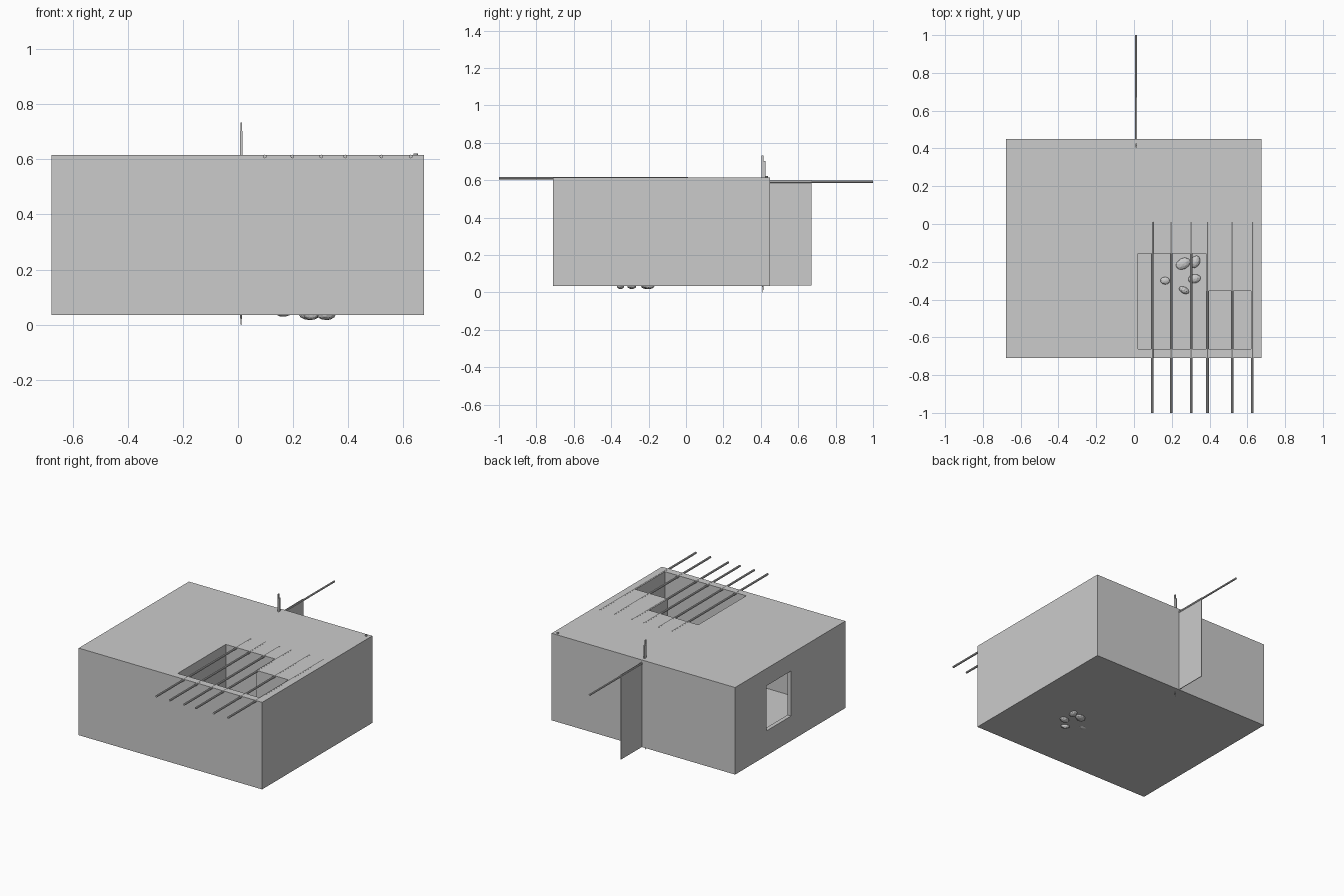
import bpy
import math
from mathutils import Vector

if "Cube" in bpy.data.objects:
    bpy.data.objects.remove(bpy.data.objects["Cube"], do_unlink=True)

clay = bpy.data.materials.new("plain_grey")
clay.use_nodes = True
GREY = (0.6, 0.6, 0.6, 1)
clay.diffuse_color = GREY
clay.node_tree.nodes["Principled BSDF"].inputs["Base Color"].default_value = GREY


def finish(name):
    obj = bpy.context.object
    obj.name = name
    obj.data.materials.append(clay)
    return obj


def box(name, low, high):
    low, high = Vector(low), Vector(high)
    bpy.ops.mesh.primitive_cube_add(size=1, location=(low + high) / 2)
    bpy.context.object.scale = high - low
    bpy.ops.object.transform_apply(location=False, rotation=False, scale=True)
    return finish(name)


def pole(name, start, end, radius, tip=None):
    start, end = Vector(start), Vector(end)
    axis = end - start
    bpy.ops.mesh.primitive_cone_add(
        vertices=8, radius1=radius, radius2=radius if tip is None else tip,
        depth=axis.length, location=(start + end) / 2,
        rotation=axis.to_track_quat('Z', 'Y').to_euler())
    return finish(name)


def cut(target, cutter):
    mod = target.modifiers.new("cut", 'BOOLEAN')
    mod.operation = 'DIFFERENCE'
    mod.solver = 'EXACT'
    mod.object = cutter
    cutter.hide_render = True
    bpy.context.view_layer.objects.active = target
    bpy.ops.object.modifier_apply(modifier=mod.name)
    bpy.data.objects.remove(cutter, do_unlink=True)


# House block with a closed room, a side window and an L-shaped open room
FLOOR, ROOF = 0.04, 0.615
house = box("house_walls", (-0.677, -0.71, 0.035), (0.675, 0.45, ROOF))
cut(house, box("closed_room", (-0.65, -0.66, FLOOR), (-0.01, 0.42, 0.585)))
cut(house, box("window_hole", (-0.75, -0.14, 0.2), (-0.6, 0.12, 0.5)))
cut(house, box("open_room_deep", (0.02, -0.663, FLOOR), (0.382, -0.157, 0.8)))
cut(house, box("open_room_side", (0.3, -0.663, FLOOR), (0.62, -0.355, 0.8)))

# Roof beams that reach past the front wall
for i, x in enumerate((0.097, 0.197, 0.302, 0.389, 0.52, 0.627)):
    pole(f"roof_beam_{i + 1}", (x, -1, 0.6105), (x, 0.01, 0.6105), 0.0068)

# Open door leaf with its long top rail and pivot post
box("door_leaf", (0.009, 0.44, 0.036), (0.013, 0.67, 0.6))
pole("door_rail", (0.011, 0.45, 0.591), (0.011, 1.0, 0.591), 0.006)
pole("pivot_foot", (0.011, 0.411, 0.0), (0.011, 0.411, 0.05), 0.001, 0.005)
box("pivot_post", (0.007, 0.405, 0.6), (0.017, 0.425, 0.703))
box("pivot_tip", (0.009, 0.405, 0.7), (0.015, 0.415, 0.733))

# Small peg on the roof corner
pole("roof_peg", (0.645, 0.43, 0.61), (0.645, 0.43, 0.621), 0.008)

# Stones set in the floor
stones = ((0.26, -0.21, 0.042, 0.03, 0.5), (0.325, -0.2, 0.035, 0.025, 1.2),
          (0.265, -0.35, 0.03, 0.018, -0.5), (0.32, -0.29, 0.035, 0.025, 0.2))
for i, (x, y, sx, sy, turn) in enumerate(stones):
    bpy.ops.mesh.primitive_ico_sphere_add(
        subdivisions=2, radius=1, location=(x, y, 0.037), rotation=(0, 0, turn))
    bpy.context.object.scale = (sx, sy, 0.02)
    finish(f"floor_stone_{i + 1}")
bpy.ops.mesh.primitive_ico_sphere_add(subdivisions=2, radius=1, location=(0.165, -0.3, 0.041))
bpy.context.object.scale = (0.026, 0.02, 0.012)
finish("small_floor_stone")
